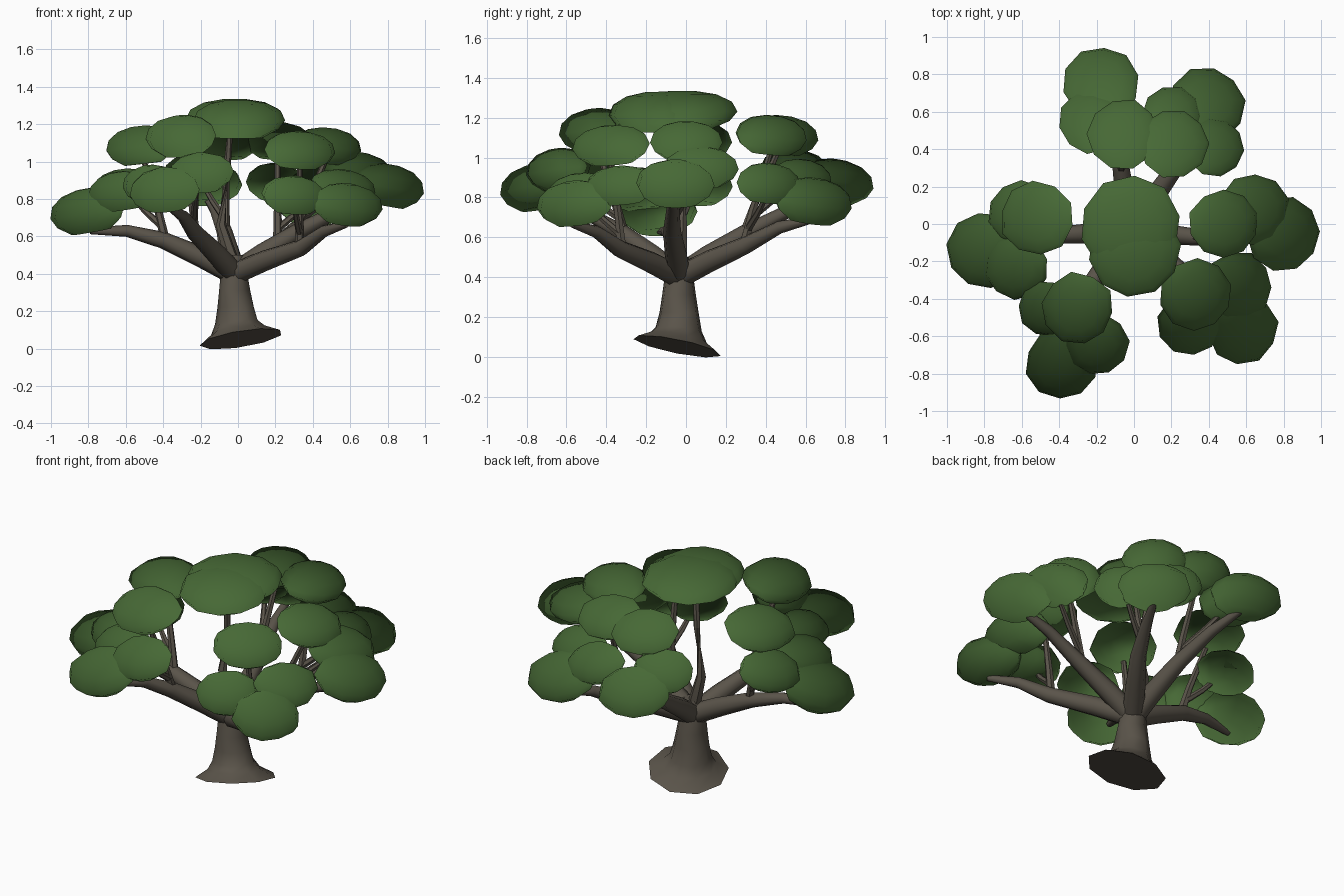
import bpy, bmesh, math, random
from mathutils import Vector, Matrix

if "Cube" in bpy.data.objects:
    bpy.data.objects.remove(bpy.data.objects["Cube"])

random.seed(4)


def material(name, rgb):
    m = bpy.data.materials.new(name)
    m.diffuse_color = (*rgb, 1)
    m.use_nodes = True
    m.node_tree.nodes["Principled BSDF"].inputs["Base Color"].default_value = m.diffuse_color
    return m


BARK = material("bark", (0.102, 0.088, 0.068))
LEAF = material("leaf green", (0.062, 0.140, 0.036))


def finish(bm, name, mat, angle):
    bmesh.ops.recalc_face_normals(bm, faces=bm.faces[:])
    me = bpy.data.meshes.new(name)
    bm.to_mesh(me)
    bm.free()
    me.materials.append(mat)
    ob = bpy.data.objects.new(name, me)
    bpy.context.collection.objects.link(ob)
    bpy.ops.object.select_all(action='DESELECT')
    bpy.context.view_layer.objects.active = ob
    ob.select_set(True)
    bpy.ops.object.shade_smooth_by_angle(angle=math.radians(angle))
    return ob


def loft(bm, rings):
    """Skin a list of equal-length point rings and cap both ends."""
    rows = [[bm.verts.new(p) for p in r] for r in rings]
    n = len(rows[0])
    for a, b in zip(rows, rows[1:]):
        for i in range(n):
            bm.faces.new((a[i], a[(i + 1) % n], b[(i + 1) % n], b[i]))
    bm.faces.new(rows[0])
    bm.faces.new(rows[-1])


def ring(center, normal, radius, sides=8):
    q = Vector(normal).to_track_quat('Z', 'Y')
    return [Vector(center) + q @ Vector((radius * math.cos(a), radius * math.sin(a), 0))
            for a in (math.tau * i / sides for i in range(sides))]


def tube(name, pts, radii, sides=8):
    pts = [Vector(p) for p in pts]
    rings = []
    for i, p in enumerate(pts):
        d = pts[min(i + 1, len(pts) - 1)] - pts[max(i - 1, 0)]
        rings.append(ring(p, d, radii[i], sides))
    bm = bmesh.new()
    loft(bm, rings)
    return finish(bm, name, BARK, 50)


# Trunk: flared foot cut on a slope, straightening towards the crotch
foot = Vector((-0.16, 0.2, 1))
bm = bmesh.new()
loft(bm, [ring((x, y, z), foot.lerp(Vector((0, 0, 1)), t), r, 9) for x, y, z, r, t in (
    (0.018, -0.045, 0.052, 0.226, 0), (0.005, -0.04, 0.095, 0.15, 0.1),
    (-0.005, -0.037, 0.14, 0.118, 0.5), (-0.01, -0.035, 0.22, 0.1, 0.9),
    (-0.015, -0.035, 0.31, 0.086, 1), (-0.02, -0.035, 0.41, 0.072, 1),
    (-0.02, -0.035, 0.5, 0.05, 1))])
finish(bm, "trunk", BARK, 50)

# Main branches: (middle, end) points, then the tips of the long and the short twig
HUB = Vector((-0.02, -0.035, 0.43))
UP = Vector((0, 0, 1))
BRANCHES = {
    "left": ((-0.40, -0.06, 0.58), (-0.79, -0.13, 0.63), ((-0.51, 0.03, 1.03), (-0.58, 0.04, 0.83))),
    "front_left": ((-0.23, -0.32, 0.62), (-0.36, -0.64, 0.75), ((-0.30, -0.45, 1.07), (-0.22, -0.60, 0.90))),
    "front_right": ((0.34, -0.33, 0.54), (0.58, -0.57, 0.665), ((0.33, -0.38, 1.00), (0.30, -0.50, 0.78))),
    "right": ((0.33, -0.07, 0.63), (0.80, -0.06, 0.82), ((0.48, 0.0, 1.04), (0.61, 0.06, 0.92))),
    "back_right": ((0.22, 0.30, 0.56), (0.39, 0.64, 0.69), ((0.21, 0.43, 1.05), (0.40, 0.41, 0.82))),
    "back_left": ((-0.07, 0.30, 0.62), (-0.17, 0.76, 0.81), ((-0.06, 0.47, 1.05), (-0.20, 0.55, 0.90))),
}
for side, (mid, end, tips) in BRANCHES.items():
    mid, end = Vector(mid), Vector(end)
    tube(side + "_branch",
         [HUB - UP * 0.03, HUB.lerp(mid, 0.45) - UP * 0.01, mid, mid.lerp(end, 0.5) + UP * 0.025, end],
         [0.06, 0.056, 0.045, 0.032, 0.018])
    # the short twig forks off the long one
    high, low = Vector(tips[0]), Vector(tips[1])
    start = HUB.lerp(mid, 0.97)
    bend = start.lerp(high, 0.3) + UP * 0.02
    tube(side + "_long_twig", [start, bend, high], [0.026, 0.021, 0.014], 6)
    fork = start.lerp(bend, 0.5)
    tube(side + "_short_twig", [fork, fork.lerp(low, 0.5) - UP * 0.01, low], [0.02, 0.017, 0.012], 6)
tube("centre_stem", [HUB, (-0.09, -0.02, 0.66), (-0.06, -0.02, 0.95), (-0.04, -0.04, 1.18)],
     [0.04, 0.028, 0.02, 0.015], 6)

# Leaf clumps: x, y, z, radius, half height
CLUMPS = [
    (-0.02, -0.02, 1.235, 0.27, 0.1), (0.0, -0.15, 1.225, 0.245, 0.105),
    (-0.18, 0.75, 0.88, 0.20, 0.11), (-0.23, 0.55, 0.94, 0.17, 0.1), (-0.06, 0.48, 1.11, 0.19, 0.1),
    (0.21, 0.43, 1.11, 0.185, 0.1), (0.20, 0.58, 0.89, 0.16, 0.1), (0.39, 0.64, 0.78, 0.20, 0.115),
    (0.43, 0.41, 0.87, 0.16, 0.1),
    (0.48, 0.0, 1.08, 0.185, 0.1), (0.64, 0.08, 0.95, 0.19, 0.1), (0.80, -0.05, 0.87, 0.20, 0.115),
    (0.56, -0.33, 0.86, 0.18, 0.095), (0.33, -0.38, 1.06, 0.19, 0.1), (0.30, -0.53, 0.82, 0.17, 0.1),
    (0.58, -0.56, 0.77, 0.19, 0.11),
    (-0.30, -0.45, 1.135, 0.19, 0.11), (-0.47, -0.45, 0.88, 0.15, 0.1), (-0.39, -0.75, 0.85, 0.19, 0.115),
    (-0.20, -0.64, 0.94, 0.17, 0.105),
    (-0.52, 0.03, 1.085, 0.195, 0.105), (-0.61, 0.06, 0.86, 0.17, 0.1), (-0.80, -0.14, 0.735, 0.20, 0.12),
    (-0.63, -0.23, 0.84, 0.17, 0.105),
]
PROFILE = ((0.52, -0.93), (0.86, -0.52), (1.0, -0.05), (0.9, 0.45), (0.62, 0.82), (0.22, 1.0))
CROWN = Vector((0, 0, 0.6))
for i, (x, y, z, r, h) in enumerate(CLUMPS):
    c = Vector((x, y, z))
    n = 10
    wob = [random.uniform(0.97, 1.05) for _ in range(n)]
    turn = random.uniform(0, math.tau)
    # clumps away from the middle droop outwards
    tilt = Matrix.Rotation(0.22 * min(1, math.hypot(x, y)), 3, Vector((-y, x, 0)))
    rings = []
    for pr, pz in PROFILE:
        rings.append([c + tilt @ Vector((r * pr * wob[k] * math.cos(turn + math.tau * k / n),
                                         r * pr * wob[k] * math.sin(turn + math.tau * k / n),
                                         h * pz)) for k in range(n)])
    bm = bmesh.new()
    loft(bm, rings)
    ob = finish(bm, f"leaf_clump_{i + 1}", LEAF, 80)
    # soften the shading so the clumps read as one canopy
    me = ob.data
    me.normals_split_custom_set_from_vertices(
        [(v.normal * 0.5 + (v.co - CROWN).normalized()).normalized() for v in me.vertices])
